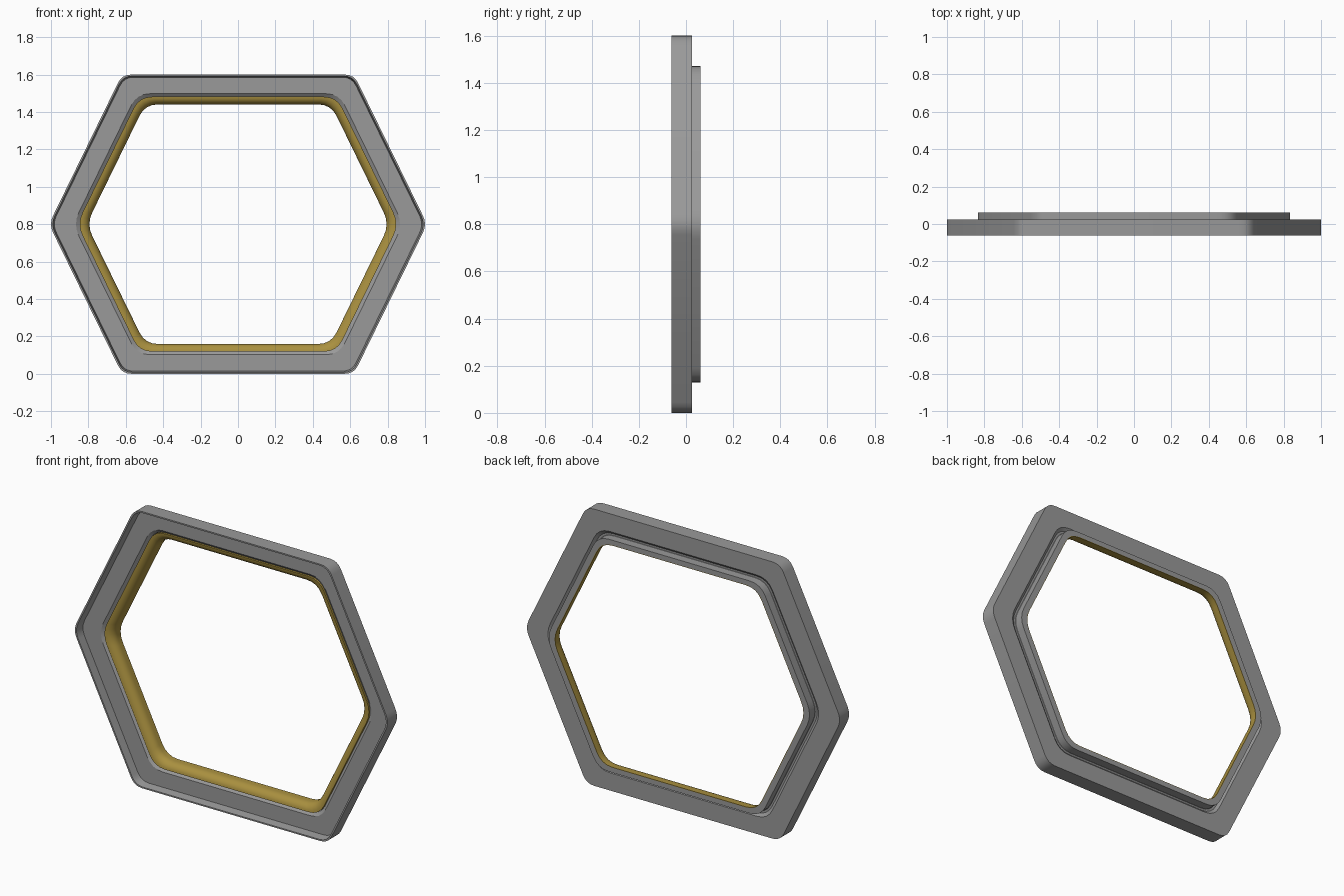
import bpy, math
from mathutils import Vector

if "Cube" in bpy.data.objects:
    bpy.data.objects.remove(bpy.data.objects["Cube"])

CENTRE_Z = 0.8
HALF_H = 0.8


def rounded_hexagon(scale, cut, steps=4):
    """Hexagon outline in x/z with each corner rounded over a length 'cut'."""
    corners = [Vector(c) * scale for c in (
        (1.011, 0), (0.62, HALF_H), (-0.62, HALF_H),
        (-1.011, 0), (-0.62, -HALF_H), (0.62, -HALF_H))]
    pts = []
    for i, c in enumerate(corners):
        a = c + (corners[i - 1] - c).normalized() * cut
        b = c + (corners[(i + 1) % 6] - c).normalized() * cut
        for k in range(steps + 1):
            t = k / steps
            pts.append(a * (1 - t) ** 2 + c * 2 * t * (1 - t) + b * t * t)
    return pts


def hex_ring(name, profile, material):
    """Closed profile of (scale, corner cut, y) carried round the hexagon."""
    rings = [[(p.x, y, p.y + CENTRE_Z) for p in rounded_hexagon(s, cut)]
             for s, cut, y in profile]
    n, m = len(rings[0]), len(rings)
    verts = [v for r in rings for v in r]
    faces = []
    for j in range(m):
        k = (j + 1) % m
        for i in range(n):
            h = (i + 1) % n
            faces.append((j * n + i, j * n + h, k * n + h, k * n + i))
    mesh = bpy.data.meshes.new(name)
    mesh.from_pydata(verts, [], faces)
    obj = bpy.data.objects.new(name, mesh)
    bpy.context.collection.objects.link(obj)
    mesh.materials.append(material)
    # consistent outward normals, smooth corners with sharp profile edges
    bpy.ops.object.select_all(action='DESELECT')
    obj.select_set(True)
    bpy.context.view_layer.objects.active = obj
    bpy.ops.object.mode_set(mode='EDIT')
    bpy.ops.mesh.select_all(action='SELECT')
    bpy.ops.mesh.normals_make_consistent(inside=False)
    bpy.ops.object.mode_set(mode='OBJECT')
    bpy.ops.object.shade_smooth_by_angle(angle=math.radians(28))
    return obj


def paint(name, colour):
    mat = bpy.data.materials.new(name)
    mat.diffuse_color = (*colour, 1)
    mat.use_nodes = True
    mat.node_tree.nodes["Principled BSDF"].inputs["Base Color"].default_value = mat.diffuse_color
    return mat


gold = paint("gold", (0.40, 0.28, 0.05))
grey = paint("dark_grey", (0.32, 0.32, 0.32))

OUT, IN = 0.05, 0.07

# main frame: thin raised rim at the front around a recessed face
hex_ring("outer_frame", [
    (1.0, OUT, -0.062), (1.0, OUT, 0.025),
    (0.872, IN, 0.025), (0.854, IN, 0.012),
    (0.854, IN, -0.003), (0.872, IN, -0.015),
    (0.982, OUT, -0.015), (0.990, OUT, -0.062)], grey)

# sleeve standing out of the back
hex_ring("back_sleeve", [
    (0.854, IN, 0.003), (0.854, IN, 0.012), (0.84, IN, 0.012),
    (0.84, IN, 0.062), (0.804, IN, 0.062), (0.804, IN, 0.040)], grey)

# gold lining, rounded from the face down into the opening
lip = []
for k in range(7):
    a = math.pi / 2 * k / 6
    lip.append((0.852 - 0.051 * math.sin(a), IN, 0.034 - 0.046 * math.cos(a)))
hex_ring("inner_trim", lip + [
    (0.801, IN, 0.062), (0.805, IN, 0.062), (0.805, IN, 0.040), (0.852, IN, 0.002)],
    gold)
